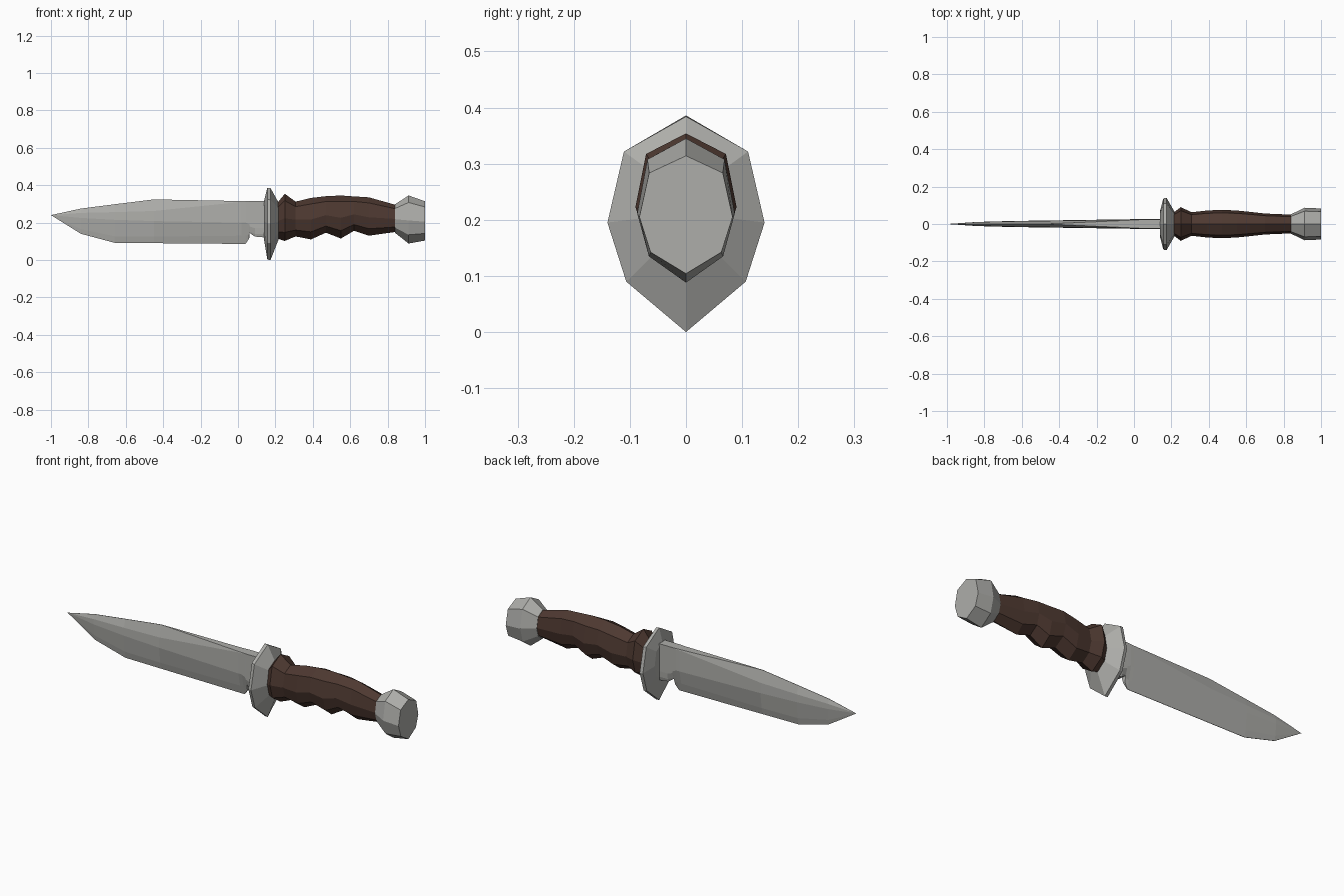
import bpy, bmesh


def material(name, rgb):
    m = bpy.data.materials.new(name)
    m.diffuse_color = (*rgb, 1)
    return m


steel = material("steel grey", (0.42, 0.42, 0.40))
wood = material("dark brown wood", (0.075, 0.040, 0.030))


def loft(name, rings, mat):
    """Skin a list of equal-length closed rings and cap both ends."""
    bm = bmesh.new()
    loops = [[bm.verts.new(p) for p in ring] for ring in rings]
    n = len(loops[0])
    for a, b in zip(loops, loops[1:]):
        for i in range(n):
            j = (i + 1) % n
            bm.faces.new((a[i], a[j], b[j], b[i]))
    bm.faces.new(loops[0])
    bm.faces.new(loops[-1][::-1])
    bmesh.ops.remove_doubles(bm, verts=bm.verts, dist=0.0002)
    bmesh.ops.recalc_face_normals(bm, faces=bm.faces)
    mesh = bpy.data.meshes.new(name)
    bm.to_mesh(mesh)
    bm.free()
    mesh.materials.append(mat)
    ob = bpy.data.objects.new(name, mesh)
    bpy.context.collection.objects.link(ob)
    return ob


def oval(x, top, bottom, half, mid=None, up=0.72, low=0.62):
    """Eight-sided oval ring across x."""
    c = mid or bottom + (top - bottom) * 0.48
    side = [(0.79 * half, c + up * (top - c)), (half, c),
            (0.76 * half, c - low * (c - bottom))]
    return ([(x, 0, top)] + [(x, y, z) for y, z in side] + [(x, 0, bottom)]
            + [(x, -y, z) for y, z in reversed(side)])


def section(x, points):
    """Mirrored blade ring from (half width, z) points, spine to edge."""
    return [(x, y, z) for y, z in points] + [(x, -y, z) for y, z in reversed(points)]


# Blade: spine, swedge shoulder, grind line, hollow, cutting edge
E = 0.001
blade = [
    (-1.0, [(0, 0.24)] * 5),
    (-0.84, [(E, 0.275), (0.010, 0.252), (0.011, 0.225), (0.005, 0.165), (E, 0.14)]),
    (-0.66, [(E, 0.298), (0.014, 0.256), (0.016, 0.215), (0.007, 0.127), (E, 0.092)]),
    (-0.45, [(E, 0.324), (0.017, 0.262), (0.019, 0.208), (0.009, 0.125), (E, 0.090)]),
    (0.02, [(0.022, 0.315), (0.024, 0.311), (0.026, 0.20), (0.011, 0.13), (E, 0.086)]),
    # choil notch and ricasso
    (0.04, [(0.024, 0.315), (0.025, 0.311), (0.026, 0.20), (0.011, 0.13), (E, 0.086)]),
    (0.06, [(0.025, 0.315), (0.025, 0.311), (0.026, 0.19), (0.012, 0.135), (0.006, 0.115)]),
    (0.062, [(0.025, 0.315), (0.025, 0.311), (0.026, 0.18), (0.014, 0.15), (0.012, 0.145)]),
    (0.09, [(0.025, 0.315), (0.025, 0.311), (0.026, 0.17), (0.024, 0.14), (0.018, 0.125)]),
    (0.15, [(0.025, 0.315), (0.025, 0.311), (0.026, 0.17), (0.025, 0.14), (0.022, 0.12)]),
]
loft("blade", [section(x, p) for x, p in blade], steel)

# Guard
loft("guard", [
    oval(0.138, 0.313, 0.115, 0.065),
    oval(0.157, 0.386, 0.002, 0.137, 0.195, 0.67, 0.54),
    oval(0.174, 0.384, 0.0, 0.14, 0.195, 0.67, 0.54),
    oval(0.217, 0.307, 0.11, 0.065),
], steel)

# Handle with collar and finger grooves
grip = [(0.21, 0.305, 0.115, 0.06), (0.25, 0.354, 0.102, 0.09),
        (0.308, 0.312, 0.126, 0.063), (0.39, 0.332, 0.11, 0.072),
        (0.47, 0.341, 0.146, 0.076), (0.55, 0.345, 0.115, 0.072),
        (0.62, 0.340, 0.156, 0.065), (0.70, 0.335, 0.13, 0.056),
        (0.842, 0.295, 0.15, 0.05)]
loft("handle", [oval(*r) for r in grip], wood)

# Pommel
loft("pommel", [
    oval(0.84, 0.298, 0.145, 0.052),
    oval(0.912, 0.345, 0.088, 0.087),
    oval(1.0, 0.314, 0.104, 0.083),
], steel)
